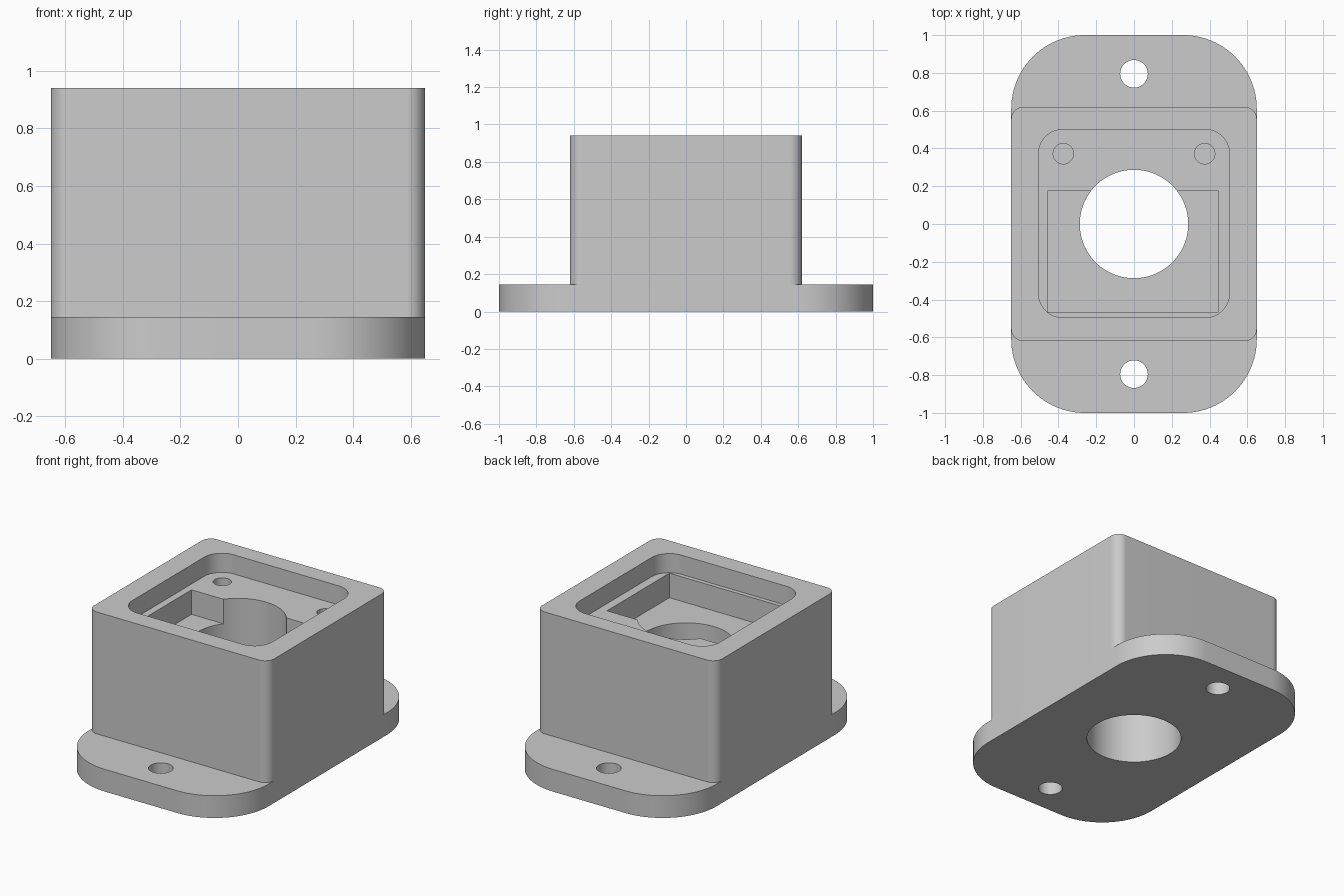
import bpy, bmesh
from math import cos, sin, pi, radians

if "Cube" in bpy.data.objects:
    bpy.data.objects.remove(bpy.data.objects["Cube"], do_unlink=True)

GREY = (0.6, 0.6, 0.6, 1.0)
mat = bpy.data.materials.new("plain_grey")
mat.use_nodes = True
mat.diffuse_color = GREY
mat.node_tree.nodes["Principled BSDF"].inputs["Base Color"].default_value = GREY


def rounded_rect(x0, x1, y0, y1, r, steps=24):
    """Counter-clockwise outline; r = 0 gives square corners."""
    if r == 0:
        return [(x0, y0), (x1, y0), (x1, y1), (x0, y1)]
    centres = [(x1 - r, y1 - r), (x0 + r, y1 - r), (x0 + r, y0 + r), (x1 - r, y0 + r)]
    return [(cx + r * cos(a), cy + r * sin(a))
            for q, (cx, cy) in enumerate(centres)
            for a in [(q + i / steps) * pi / 2 for i in range(steps + 1)]]


def circle(cx, cy, r, sides=64):
    return [(cx + r * cos(2 * pi * i / sides), cy + r * sin(2 * pi * i / sides))
            for i in range(sides)]


def prism(name, outline, z0, z1):
    """Extrude a flat outline from z0 to z1."""
    bm = bmesh.new()
    face = bm.faces.new([bm.verts.new((x, y, z0)) for x, y in outline])
    top = bmesh.ops.extrude_face_region(bm, geom=[face])["geom"]
    bmesh.ops.translate(bm, vec=(0, 0, z1 - z0),
                        verts=[v for v in top if isinstance(v, bmesh.types.BMVert)])
    bmesh.ops.recalc_face_normals(bm, faces=bm.faces)
    mesh = bpy.data.meshes.new(name)
    bm.to_mesh(mesh)
    bm.free()
    mesh.materials.append(mat)
    obj = bpy.data.objects.new(name, mesh)
    bpy.context.collection.objects.link(obj)
    return obj


def activate(obj):
    bpy.ops.object.select_all(action='DESELECT')
    obj.select_set(True)
    bpy.context.view_layer.objects.active = obj


def cut(body, outline, z0, z1):
    """Subtract a prism from the body."""
    cutter = prism("cutter", outline, z0, z1)
    cutter.hide_render = True
    activate(body)
    mod = body.modifiers.new("cut", 'BOOLEAN')
    mod.operation, mod.solver, mod.object = 'DIFFERENCE', 'EXACT', cutter
    bpy.ops.object.modifier_apply(modifier=mod.name)
    bpy.data.objects.remove(cutter, do_unlink=True)


FLANGE_TOP, SHELF, FLOOR, TOP = 0.145, 0.815, 0.655, 0.94
bore = circle(0, 0, 0.287, 96)

# Mounting flange with two screw holes
flange = prism("mounting_flange", rounded_rect(-0.65, 0.65, -1, 1, 0.39), 0, FLANGE_TOP)
cut(flange, bore, -0.1, 0.5)
for side in (-1, 1):
    cut(flange, circle(0, side * 0.795, 0.073), -0.1, 0.5)

# Housing block with stepped recess
housing = prism("housing", rounded_rect(-0.65, 0.65, -0.62, 0.62, 0.065), FLANGE_TOP, TOP)
cut(housing, rounded_rect(-0.505, 0.505, -0.495, 0.5, 0.127), SHELF, 1.1)
cut(housing, rounded_rect(-0.458, 0.447, -0.467, 0.175, 0), FLOOR, SHELF + 0.005)
cut(housing, bore, 0, 1.2)

# Blind screw holes in the shelf
for side in (-1, 1):
    cut(housing, circle(side * 0.374, 0.372, 0.054), 0.55, 0.9)

# Smooth rounded walls, crisp edges
for body in (flange, housing):
    activate(body)
    bpy.ops.object.shade_smooth_by_angle(angle=radians(30))
